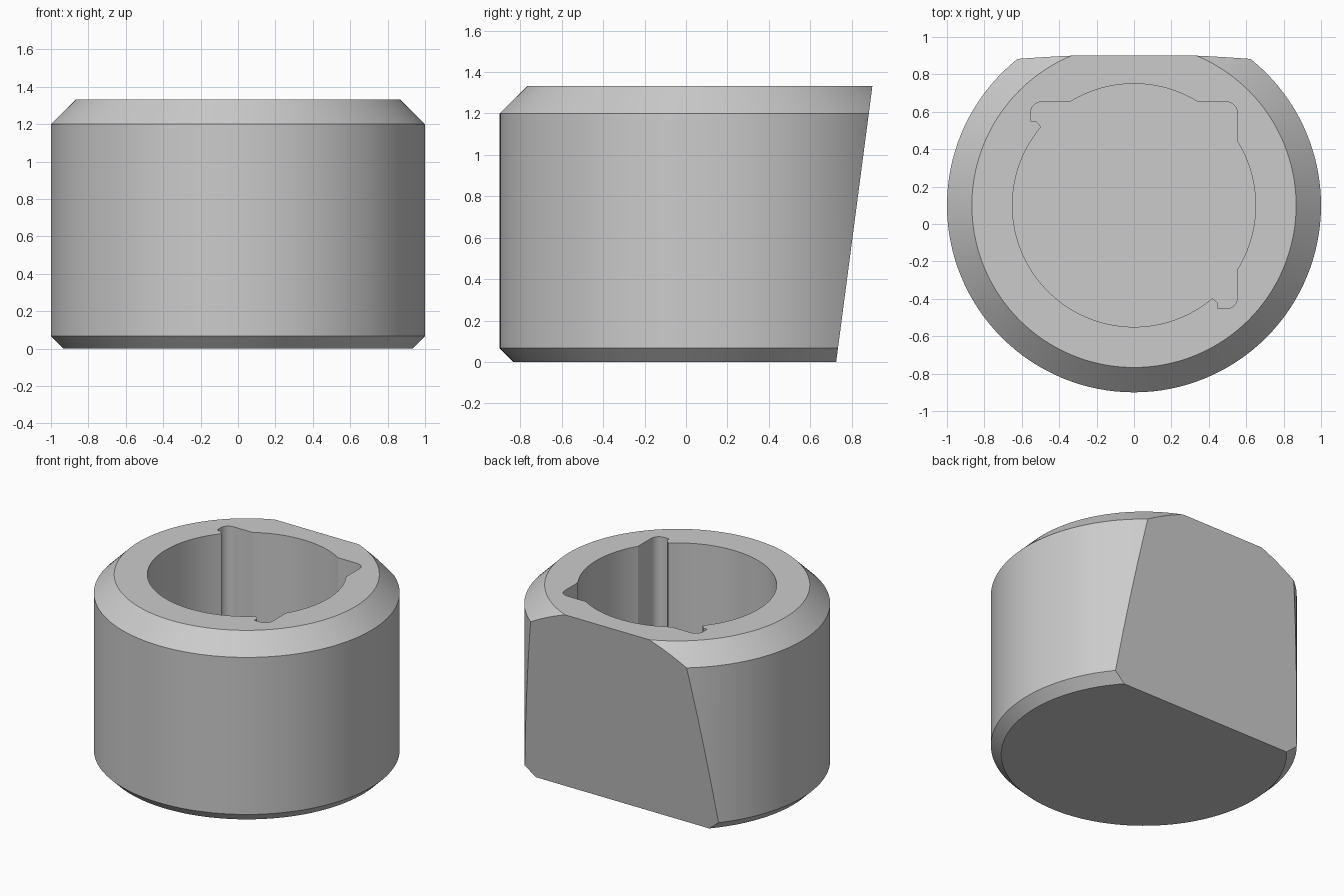
import bpy
import bmesh
from math import cos, sin, pi, radians, atan2, tau
from mathutils import Vector

cube = bpy.data.objects.get("Cube")
if cube:
    bpy.data.objects.remove(cube, do_unlink=True)

CENTRE_Y = 0.1
HEIGHT = 1.333
FLOOR = 0.4
BORE = 0.65
SEGMENTS = 128

grey = bpy.data.materials.new("plain grey")
grey.use_nodes = True
grey.diffuse_color = (0.6, 0.6, 0.6, 1)
grey.node_tree.nodes["Principled BSDF"].inputs["Base Color"].default_value = grey.diffuse_color


def make_object(name, bm):
    bmesh.ops.recalc_face_normals(bm, faces=bm.faces)
    mesh = bpy.data.meshes.new(name)
    bm.to_mesh(mesh)
    bm.free()
    obj = bpy.data.objects.new(name, mesh)
    bpy.context.collection.objects.link(obj)
    mesh.materials.append(grey)
    return obj


def arc(cx, cy, radius, start, end, steps):
    return [(cx + radius * cos(start + (end - start) * i / steps),
             cy + radius * sin(start + (end - start) * i / steps)) for i in range(steps + 1)]


# Chamfered round body
bm = bmesh.new()
rings = []
for radius, z in [(0.933, 0), (1, 0.067), (1, 1.2), (0.867, HEIGHT)]:
    rings.append([bm.verts.new((radius * cos(tau * i / SEGMENTS),
                                CENTRE_Y + radius * sin(tau * i / SEGMENTS), z))
                  for i in range(SEGMENTS)])
for low, high in zip(rings, rings[1:]):
    for i in range(SEGMENTS):
        j = (i + 1) % SEGMENTS
        bm.faces.new((low[i], low[j], high[j], high[i]))
bm.faces.new(rings[0][::-1])
bm.faces.new(rings[-1])

# Slanted flat at the back
normal = Vector((0, HEIGHT, -0.175)).normalized()
cut = bmesh.ops.bisect_plane(bm, geom=bm.verts[:] + bm.edges[:] + bm.faces[:],
                             plane_co=(0, 0.725, 0), plane_no=normal, clear_outer=True)
rim = [e for e in cut["geom_cut"] if isinstance(e, bmesh.types.BMEdge)]
bmesh.ops.edgeloop_fill(bm, edges=rim)
body = make_object("body", bm)

# Bore outline with three corner notches, relative to the bore axis
A = 0.553
FILLET = 0.06
inner = A - FILLET
half = (BORE ** 2 - A ** 2) ** 0.5


def hook(flip):
    # Undercut end of a notch, mirrored across the diagonal for the other side
    pts = arc(-inner, inner, FILLET, pi / 2, pi, 8)
    pts += [(-A, 0.45), (-0.524, 0.45), (-0.497, 0.42)]
    return [(y, x) for x, y in reversed(pts)] if flip else pts


lower = hook(True)
upper = hook(False)
start = atan2(upper[-1][1], upper[-1][0])
end = atan2(lower[0][1], lower[0][0]) + tau
outline = arc(0, 0, BORE, atan2(-half, A), atan2(half, A), 32)
outline += arc(inner, inner, FILLET, 0, pi / 2, 8)
outline += arc(0, 0, BORE, atan2(A, half), atan2(A, -half), 32)
outline += upper
outline += arc(0, 0, BORE, start, end, 72)[1:-1]
outline += lower

# Pocket cutter
bm = bmesh.new()
face = bm.faces.new([bm.verts.new((x, y + CENTRE_Y, FLOOR)) for x, y in outline])
lifted = bmesh.ops.extrude_face_region(bm, geom=[face], use_keep_orig=True)
bmesh.ops.translate(bm, vec=(0, 0, HEIGHT),
                    verts=[v for v in lifted["geom"] if isinstance(v, bmesh.types.BMVert)])
cutter = make_object("pocket_cutter", bm)
cutter.hide_render = True

pocket = body.modifiers.new("pocket", "BOOLEAN")
pocket.operation = "DIFFERENCE"
pocket.solver = "EXACT"
pocket.object = cutter
bpy.ops.object.select_all(action="DESELECT")
body.select_set(True)
bpy.context.view_layer.objects.active = body
bpy.ops.object.modifier_apply(modifier=pocket.name)
bpy.data.objects.remove(cutter, do_unlink=True)
bpy.ops.object.shade_smooth_by_angle(angle=radians(25))
